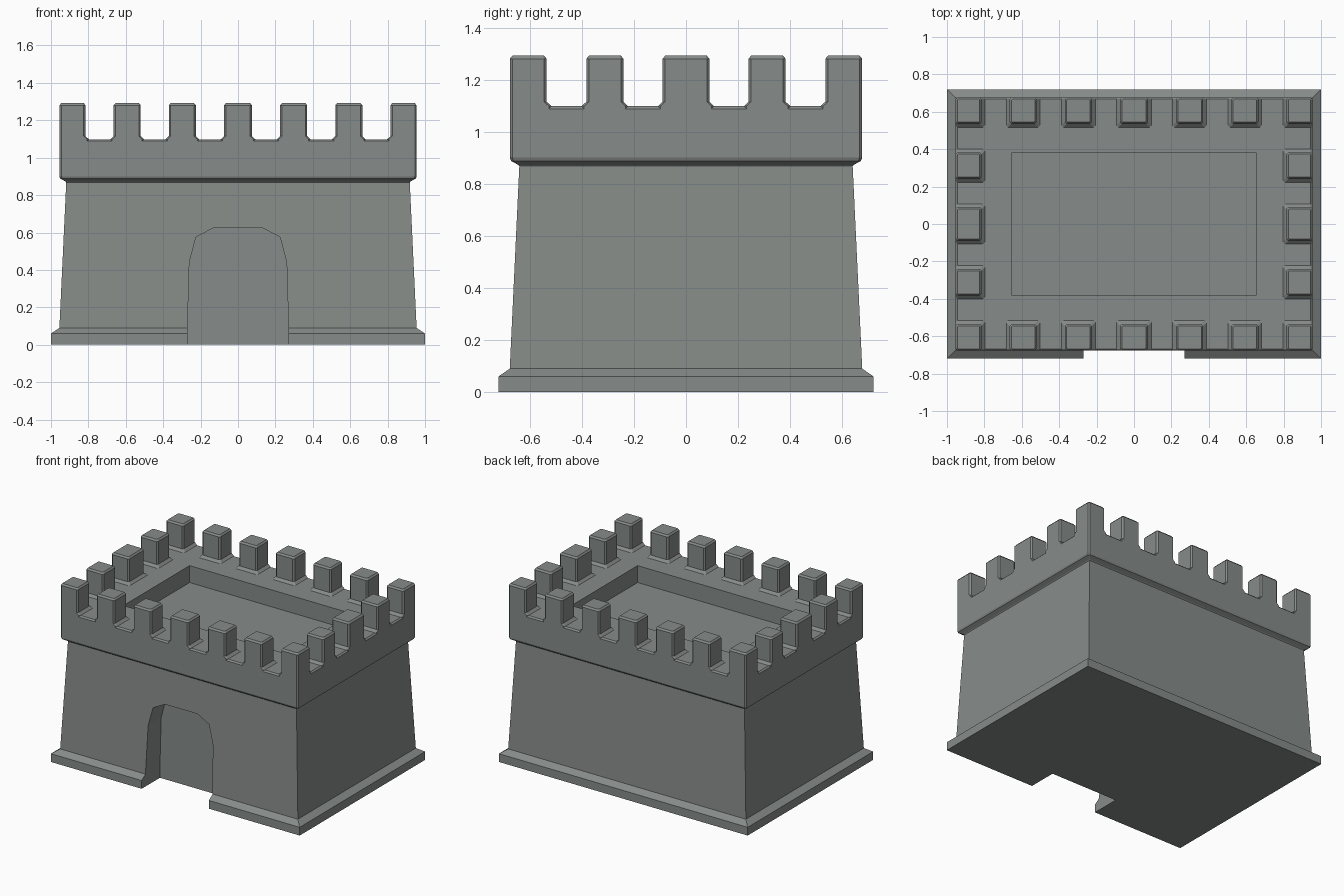
import bpy, bmesh

if "Cube" in bpy.data.objects:
    bpy.data.objects.remove(bpy.data.objects["Cube"])

# Dark grey-green stone
stone = bpy.data.materials.new("stone")
stone.diffuse_color = (0.24, 0.26, 0.25, 1)
stone.use_nodes = True
stone.node_tree.nodes["Principled BSDF"].inputs["Base Color"].default_value = stone.diffuse_color


def finish(name, bm):
    bmesh.ops.recalc_face_normals(bm, faces=bm.faces)
    mesh = bpy.data.meshes.new(name)
    bm.to_mesh(mesh)
    bm.free()
    mesh.materials.append(stone)
    obj = bpy.data.objects.new(name, mesh)
    bpy.context.collection.objects.link(obj)
    return obj


def rect(x0, x1, y0, y1, z, cut=0.0):
    """Rectangle ring, optionally with chamfered corners."""
    if not cut:
        return [(x0, y0, z), (x1, y0, z), (x1, y1, z), (x0, y1, z)]
    c = cut
    return [(x0 + c, y0, z), (x1 - c, y0, z), (x1, y0 + c, z), (x1, y1 - c, z),
            (x1 - c, y1, z), (x0 + c, y1, z), (x0, y1 - c, z), (x0, y0 + c, z)]


def loft(name, rings, cap_start=True, cap_end=True):
    bm = bmesh.new()
    loops = [[bm.verts.new(p) for p in ring] for ring in rings]
    n = len(loops[0])
    for a, b in zip(loops, loops[1:]):
        for i in range(n):
            j = (i + 1) % n
            bm.faces.new((a[i], a[j], b[j], b[i]))
    if cap_start:
        bm.faces.new(loops[0][::-1])
    if cap_end:
        bm.faces.new(loops[-1])
    return finish(name, bm)


# Tapered wall on a stepped plinth
profile = [(1.0, 0.72, 0), (1.0, 0.72, 0.06), (0.955, 0.677, 0.09), (0.918, 0.64, 0.875)]
wall = loft("keep_wall", [rect(-x, x, -y, y, z) for x, y, z in profile])

# Arched doorway recess, cut from the front
half = [(0.27, -0.1), (0.27, 0.09), (0.26, 0.44), (0.225, 0.575), (0.13, 0.625)]
arch = half + [(-x, z) for x, z in reversed(half)]
cutter = loft("door_cutter", [[(x, y, z) for x, z in arch] for y in (-0.9, -0.51)])
cutter.hide_render = True
mod = wall.modifiers.new("doorway", 'BOOLEAN')
mod.operation = 'DIFFERENCE'
mod.solver = 'EXACT'
mod.object = cutter
bpy.context.view_layer.objects.active = wall
bpy.ops.object.modifier_apply(modifier=mod.name)
bpy.data.objects.remove(cutter)

# Overhanging parapet with the sunken roof
profile = [(0.916, 0.638, 0.865), (0.922, 0.645, 0.873), (0.95, 0.672, 0.888),
           (0.955, 0.677, 0.9), (0.955, 0.677, 1.088), (0.945, 0.667, 1.098),
           (0.655, 0.38, 1.098), (0.655, 0.38, 0.975)]
cuts = [0.004, 0.004, 0.01, 0.01, 0.01, 0.01, 0.001, 0.001]
loft("parapet", [rect(-x, x, -y, y, z, c) for (x, y, z), c in zip(profile, cuts)],
     cap_start=False)


# Merlons: flared foot on the inner sides, bevelled block above
def merlon(x0, x1, y0, y1):
    ex, ey, f, b = 0.954, 0.676, 0.018, 0.01
    foot = (x0 - f * (x0 > -ex), x1 + f * (x1 < ex), y0 - f * (y0 > -ey), y1 + f * (y1 < ey))
    loft("merlon", [rect(*foot, 1.088, b), rect(*foot, 1.098, b),
                    rect(x0, x1, y0, y1, 1.115, b), rect(x0, x1, y0, y1, 1.28, b),
                    rect(x0 + b, x1 - b, y0 + b, y1 - b, 1.292, 0.005)],
         cap_start=False)


OX, IX, OY, IY = 0.955, 0.815, 0.677, 0.535
x_spans = [(-0.075, 0.075)]
for a, b in ((0.225, 0.37), (0.52, 0.665), (IX, OX)):
    x_spans += [(a, b), (-b, -a)]
for a, b in x_spans:
    merlon(a, b, IY, OY)
    merlon(a, b, -OY, -IY)
for a, b in ((-0.09, 0.09), (0.24, 0.383), (-0.383, -0.24)):
    merlon(IX, OX, a, b)
    merlon(-OX, -IX, a, b)
